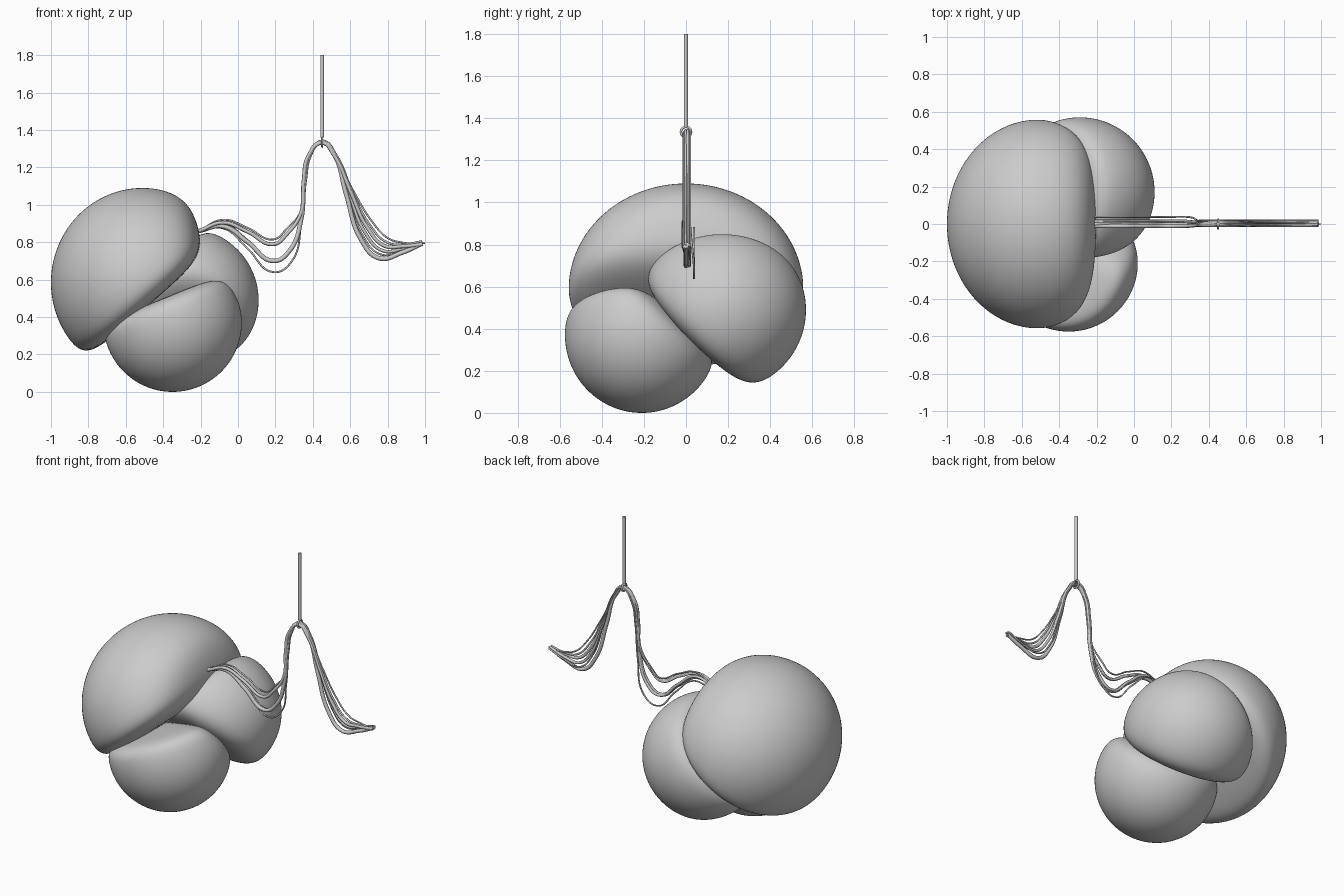
import bpy, bmesh, math
from mathutils import Vector

if "Cube" in bpy.data.objects:
    bpy.data.objects.remove(bpy.data.objects["Cube"])


def blob(name, centre, radii, pole, planes, p=7):
    """Soft ball flattened where its neighbours press on it."""
    bm = bmesh.new()
    bmesh.ops.create_icosphere(bm, subdivisions=6, radius=1)
    pole, rad = Vector(pole), Vector(radii)
    o = pole - Vector(centre)
    o = Vector(o[i] / rad[i] for i in range(3))
    cuts = []
    for point, normal in planes:
        n = Vector(normal).normalized()
        cuts.append((n, (Vector(point) - pole).dot(n)))
    for v in bm.verts:
        d = v.co.normalized()
        e = Vector(d[i] / rad[i] for i in range(3))
        a, b, c = e.dot(e), e.dot(o), o.dot(o) - 1
        r = (-b + math.sqrt(b * b - a * c)) / a
        total = r ** -p
        for n, h in cuts:
            total += max(0, d.dot(n) / h) ** p
        v.co = pole + d * total ** (-1 / p)
    for f in bm.faces:
        f.smooth = True
    me = bpy.data.meshes.new(name)
    bm.to_mesh(me)
    bm.free()
    ob = bpy.data.objects.new(name, me)
    bpy.context.collection.objects.link(ob)
    return ob


def cable(name, points, radius):
    cu = bpy.data.curves.new(name, 'CURVE')
    cu.dimensions = '3D'
    cu.bevel_depth = radius
    cu.bevel_resolution = 2
    cu.resolution_u = 10
    cu.use_fill_caps = True
    sp = cu.splines.new('BEZIER')
    sp.bezier_points.add(len(points) - 1)
    for bp, co in zip(sp.bezier_points, points):
        bp.co = co
        bp.handle_left_type = bp.handle_right_type = 'AUTO'
    ob = bpy.data.objects.new(name, cu)
    bpy.context.collection.objects.link(ob)


# Three soft balls squeezed against one another
blob("upper_ball", (-.51, 0, .585), (.49, .558, .505), (-.61, 0, .69),
     [((-.44, 0, .495), (.66, 0, -.75)), ((-.185, 0, .8), (1, 0, .1))], 7)
blob("front_ball", (-.35, -.21, .37), (.37, .365, .37), (-.35, -.24, .29),
     [((-.45, 0, .48), (-.38, 0, .92)), ((-.3, .03, .40), (.1, .7, .7))], 8)
blob("back_ball", (-.29, .17, .49), (.4, .4, .39), (-.19, .24, .54),
     [((-.38, 0, .67), (-.75, 0, .66)), ((-.3, .01, .38), (-.1, -.7, -.7))])

# Drooping cables: hump z, left valley z, right valley z, y, radius
strands = [
    (.92, .815, .82, .010, .005),
    (.905, .79, .78, -.012, .010),
    (.885, .70, .715, .0, .012),
    (.875, .64, .735, .038, .005),
    (.895, .70, .755, .014, .009),
    (.90, .785, .80, -.006, .006),
]
for i, (hump, left, right, y, r) in enumerate(strands):
    ty = y * .5
    k = right - .71
    s = (i - 2.5) * .003
    cable(f"cable_{i + 1}", [
        (-.21, y, .86), (-.08, y, hump), (.05, y, (hump + left) / 2 + .01),
        (.19, y, left), (.285 - (left - .64) * .15, y, left + .055),
        (.338, ty, left * .4 + .645), (.355 + s, ty, 1.13),
        (.38 + s, ty, 1.26), (.45, ty, 1.335 + s),
        (.515 + s, ty, 1.27), (.575 + k * .45, ty, 1.06),
        (.655 + k * .5, ty, right + .10),
        (.75 + k * .5, ty, right), (.88, ty, right * .5 + .388),
        (.985, ty, .785 + i * .004)], r)

# Thin core wire tip
cable("core_wire", [(.93, 0, .785), (.97, 0, .794), (1.0, 0, .796)], .004)

# Ring gathering the cables at the top
bpy.ops.mesh.primitive_torus_add(location=(.45, 0, 1.335), rotation=(0, math.pi / 2, 0),
                                 major_radius=.024, minor_radius=.006,
                                 major_segments=32, minor_segments=10)
bpy.context.object.name = "hanging_ring"
bpy.ops.object.shade_smooth()

# Rod holding the ring
bpy.ops.mesh.primitive_cylinder_add(vertices=16, radius=.01, depth=.44,
                                    location=(.45, 0, 1.58))
bpy.context.object.name = "hanging_rod"
bpy.ops.object.shade_smooth_by_angle()
